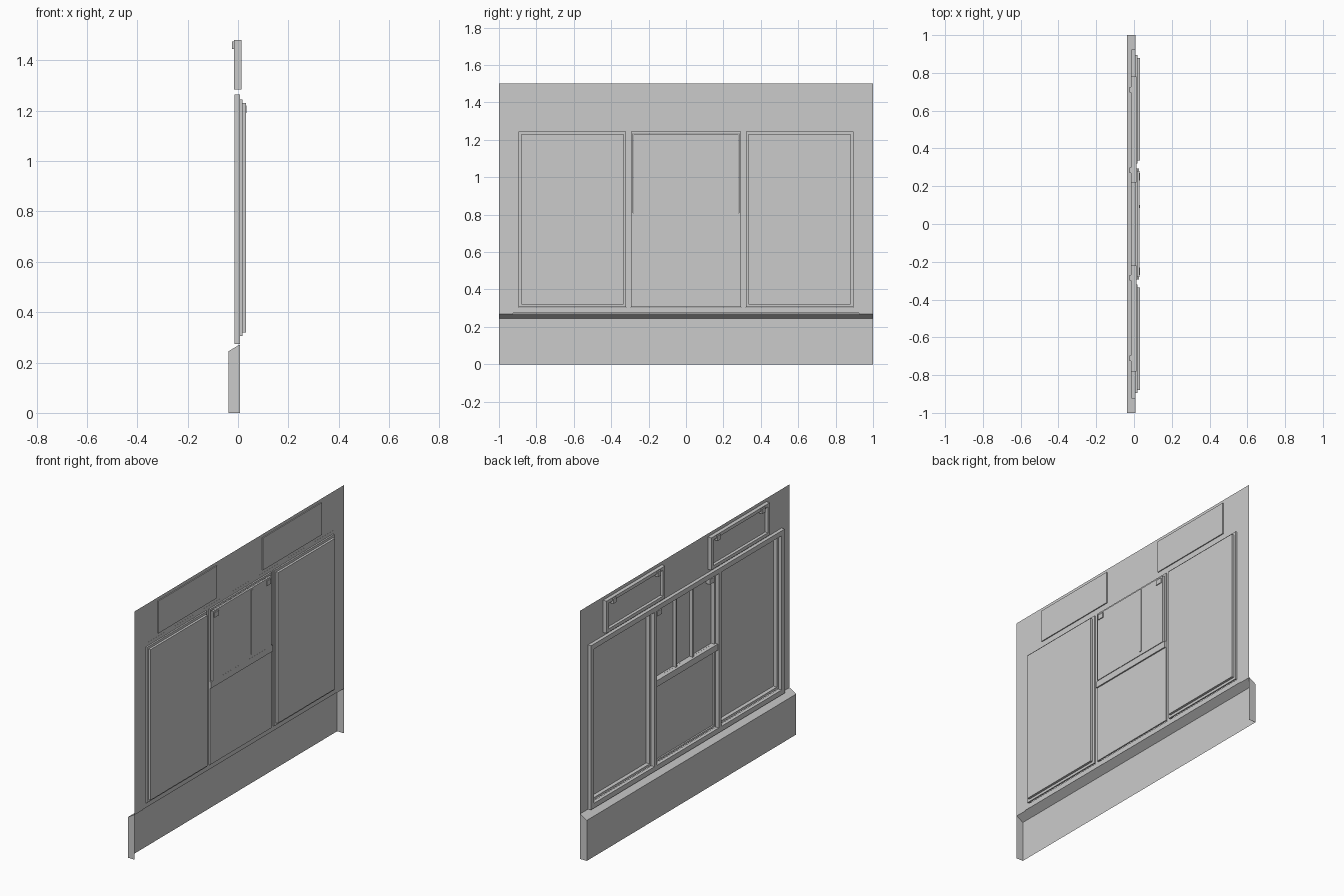
import bpy
import bmesh

cube = bpy.data.objects.get("Cube")
if cube:
    bpy.data.objects.remove(cube, do_unlink=True)

grey = bpy.data.materials.new("plain_grey")
grey.use_nodes = True
COLOUR = (0.6, 0.6, 0.6, 1)
grey.diffuse_color = COLOUR
grey.node_tree.nodes["Principled BSDF"].inputs["Base Color"].default_value = COLOUR


def finish(name, bm):
    mesh = bpy.data.meshes.new(name)
    bm.to_mesh(mesh)
    bm.free()
    mesh.materials.append(grey)
    obj = bpy.data.objects.new(name, mesh)
    bpy.context.collection.objects.link(obj)
    return obj


def add_box(bm, x, y, z, open_back=False):
    """Box from (min, max) pairs, optionally without its -x face."""
    v = [bm.verts.new((a, b, c)) for a in x for b in y for c in z]
    quads = [(4, 6, 7, 5), (0, 4, 5, 1), (2, 3, 7, 6), (0, 2, 6, 4), (1, 5, 7, 3)]
    if not open_back:
        quads.append((0, 1, 3, 2))
    for q in quads:
        bm.faces.new([v[i] for i in q])


def box(name, x, y, z, open_back=False):
    bm = bmesh.new()
    add_box(bm, x, y, z, open_back)
    return finish(name, bm)


def ring(name, x, y, z, w):
    """Rectangular frame of four bars of width w, lying in the wall plane."""
    bm = bmesh.new()
    add_box(bm, x, y, (z[0], z[0] + w))
    add_box(bm, x, y, (z[1] - w, z[1]))
    for a in (y[0], y[1] - w):
        add_box(bm, x, (a, a + w), (z[0] + w, z[1] - w))
    return finish(name, bm)


def sheet(name, x, y, z):
    bm = bmesh.new()
    corners = [(x, y[0], z[0]), (x, y[1], z[0]), (x, y[1], z[1]), (x, y[0], z[1])]
    bm.faces.new([bm.verts.new(c) for c in corners])
    return finish(name, bm)


def span(a, b, side):
    return tuple(sorted((a * side, b * side)))


WALL = 0.008

# Wall sheet around the window opening
sheet("wall_header", WALL, (-1, 1), (1.265, 1.5))
for side, label in ((-1, "front"), (1, "back")):
    sheet("wall_margin_" + label, WALL, span(0.925, 1, side), (0.27, 1.265))

# Hollow plinth: outer face, sloped top and end caps, open behind and below
bm = bmesh.new()
profile = [(-0.037, 0), (-0.037, 0.245), (WALL, 0.272), (WALL, 0)]
ends = [[bm.verts.new((x, y, z)) for x, z in profile] for y in (-1, 1)]
for end in ends:
    bm.faces.new(end)
for i in range(2):
    bm.faces.new((ends[0][i], ends[0][i + 1], ends[1][i + 1], ends[1][i]))
bmesh.ops.recalc_face_normals(bm, faces=bm.faces)
finish("plinth", bm)

# Window casing with two mullions
casing = (-0.013, 0.0085)
ring("window_casing", casing, (-0.925, 0.925), (0.273, 1.265), 0.03)
for side, label in ((-1, "front"), (1, "back")):
    box("mullion_" + label, casing, span(0.295, 0.32, side), (0.3, 1.24))

# Fixed side windows: stepped frame and raised pane, hollow from behind
for side, label in ((-1, "front"), (1, "back")):
    ring("side_sash_" + label, (0.0085, 0.018), span(0.32, 0.895, side), (0.305, 1.245), 0.015)
    box("side_pane_" + label, (0.018, 0.032), span(0.335, 0.88, side), (0.32, 1.23), True)

# Middle window with an opening upper sash
ring("middle_sash", (0.0085, 0.018), (-0.295, 0.295), (0.305, 1.245), 0.012)
sheet("middle_lower_pane", 0.018, (-0.283, 0.283), (0.317, 0.81))
box("middle_upper_pane", (0.016, 0.028), (-0.28, 0.28), (0.81, 1.23), True)
box("transom", (-0.006, 0.026), (-0.295, 0.295), (0.77, 0.808))
for i, y in enumerate((-0.08, 0.08)):
    box(f"glazing_bar_{i}", (0.008, 0.0275), (y - 0.006, y + 0.006), (0.808, 1.23))
box("outer_bar", (0.028, 0.032), (0.085, 0.1), (0.83, 1.22))
for side, label in ((-1, "front"), (1, "back")):
    box("hinge_" + label, (0.0, 0.033), span(0.23, 0.27, side), (1.19, 1.22))

# Upper vents with small catches
for side, label in ((-1, "front"), (1, "back")):
    ring("vent_frame_" + label, (-0.015, 0.014), span(0.22, 0.78, side), (1.285, 1.48), 0.02)
    box("vent_panel_" + label, (0.003, 0.014), span(0.24, 0.76, side), (1.305, 1.46))
    for i, y in enumerate((0.285, 0.71)):
        box(f"vent_catch_{label}_{i}", (-0.023, -0.003), span(y - 0.015, y + 0.015, side), (1.445, 1.475))
